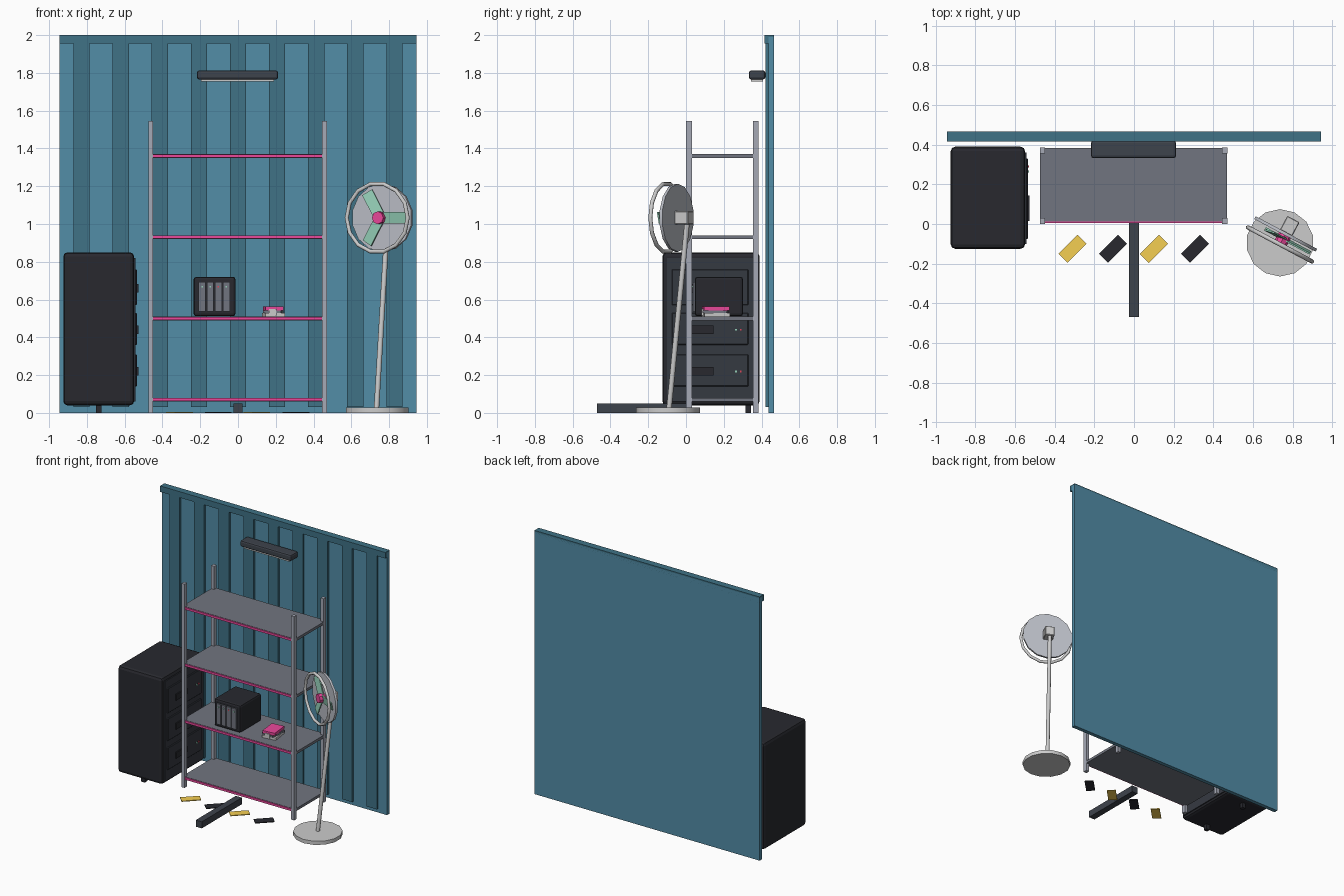
import bpy
from math import radians, pi
from mathutils import Matrix, Vector

if "Cube" in bpy.data.objects:
    bpy.data.objects.remove(bpy.data.objects["Cube"])

MATS = {}
PALETTE = {
    "teal": (0.084, 0.266, 0.386), "teal_dark": (0.050, 0.168, 0.238), "black": (0.021, 0.022, 0.028),
    "charcoal": (0.048, 0.056, 0.072), "shelf_grey": (0.165, 0.178, 0.215), "steel": (0.38, 0.40, 0.47),
    "light": (0.68, 0.68, 0.67), "pink": (0.83, 0.065, 0.33), "mint": (0.30, 0.63, 0.48),
    "yellow": (0.91, 0.62, 0.085), "glow": (0.85, 0.87, 0.85), "slate": (0.036, 0.041, 0.053),
    "red": (0.75, 0.06, 0.10), "plate": (0.50, 0.52, 0.57),
}


def paint(ob, name, colour):
    if colour not in MATS:
        MATS[colour] = bpy.data.materials.new(colour)
        MATS[colour].diffuse_color = (*PALETTE[colour], 1)
    ob.name = name
    ob.data.materials.append(MATS[colour])
    return ob


def box(name, colour, x, y, z, bevel=0, rot=0, segments=2):
    """Box from (min, max) ranges, turned about its own centre."""
    lo, hi = Vector((x[0], y[0], z[0])), Vector((x[1], y[1], z[1]))
    bpy.ops.mesh.primitive_cube_add(size=1)
    ob = bpy.context.object
    ob.data.transform(Matrix.Diagonal((*(hi - lo), 1)))
    ob.location = (lo + hi) / 2
    ob.rotation_euler.z = rot
    if bevel:
        m = ob.modifiers.new("bevel", "BEVEL")
        m.width, m.segments = bevel, segments
    return paint(ob, name, colour)


def rod(name, colour, a, b, radius, sides):
    a, b = Vector(a), Vector(b)
    bpy.ops.mesh.primitive_cylinder_add(vertices=sides, radius=radius, depth=(b - a).length,
                                        location=(a + b) / 2)
    ob = bpy.context.object
    ob.rotation_euler = (b - a).to_track_quat('Z', 'Y').to_euler()
    bpy.ops.object.shade_smooth_by_angle(angle=radians(31))
    return paint(ob, name, colour)


# Back wall with ribs and top cap
box("wall_panel", "teal", (-0.945, 0.945), (0.437, 0.467), (0, 1.99))
box("wall_cap", "teal_dark", (-0.945, 0.945), (0.416, 0.467), (1.955, 2.0))
for i in range(-4, 5):
    cx = i * 0.207
    box("wall_rib", "teal_dark", (cx - 0.043, cx + 0.043), (0.42, 0.44), (0.03, 1.957))

# Wall lamp
box("lamp_housing", "charcoal", (-0.217, 0.212), (0.333, 0.42), (1.765, 1.813), 0.012)
box("lamp_diffuser", "glow", (-0.195, 0.19), (0.345, 0.408), (1.755, 1.768))

# Shelf rack
for px in (-0.462, 0.458):
    for py in (0.016, 0.37):
        box("rack_post", "steel", (px - 0.013, px + 0.013), (py - 0.015, py + 0.015), (0.035, 1.545))
        box("rack_foot", "steel", (px - 0.013, px + 0.013), (py - 0.015, py + 0.015), (0, 0.035))
for sz in (0.07, 0.50, 0.93, 1.36):
    box("shelf", "shelf_grey", (-0.474, 0.47), (0.012, 0.384), (sz - 0.01, sz + 0.01))
    box("shelf_trim", "pink", (-0.465, 0.462), (0.004, 0.012), (sz - 0.008, sz + 0.008))

# Drive box on the shelf
box("drive_box", "black", (-0.235, -0.013), (0.047, 0.302), (0.512, 0.72), 0.014)
for i in range(4):
    bx = -0.208 + i * 0.043
    box("drive_bay", "shelf_grey", (bx, bx + 0.036), (0.037, 0.055), (0.537, 0.692))
    box("drive_light", "red" if i == 2 else "mint", (bx + 0.014, bx + 0.022), (0.033, 0.04), (0.665, 0.673))

# Small stack on the shelf
box("stack_bottom", "light", (0.135, 0.24), (0.09, 0.225), (0.51, 0.528), rot=radians(8))
box("stack_middle", "shelf_grey", (0.14, 0.235), (0.092, 0.222), (0.528, 0.543), rot=radians(-6))
box("stack_top", "pink", (0.138, 0.235), (0.09, 0.225), (0.543, 0.563), rot=radians(6))
box("stack_band", "light", (0.165, 0.205), (0.083, 0.105), (0.515, 0.55))

# Equipment cabinet, its face turned to +x
box("cabinet_body", "black", (-0.925, -0.55), (-0.125, 0.39), (0.04, 0.85), 0.022)
box("cabinet_face", "slate", (-0.56, -0.543), (-0.10, 0.36), (0.06, 0.82))
for z0, z1 in ((0.14, 0.31), (0.36, 0.53), (0.57, 0.76)):
    zc = (z0 + z1) / 2 - 0.005
    box("cabinet_drawer", "slate", (-0.55, -0.535), (-0.075, 0.33), (z0, z1), 0.004, segments=1)
    box("drawer_handle", "black", (-0.54, -0.527), (0.015, 0.145), (zc - 0.023, zc + 0.023))
    for ly, col in ((0.265, "mint"), (0.29, "red")):
        box("drawer_light", col, (-0.54, -0.53), (ly - 0.005, ly + 0.005), (zc - 0.005, zc + 0.005))
for fy in (-0.07, 0.33):
    box("cabinet_foot", "black", (-0.753, -0.723), (fy - 0.015, fy + 0.015), (0, 0.05))

# Floor rail and floor markings
box("floor_rail", "charcoal", (-0.025, 0.025), (-0.47, 0.01), (0, 0.05))
for i, cx in enumerate((-0.31, -0.105, 0.1, 0.307)):
    box("floor_mark", ("yellow", "black")[i % 2], (cx - 0.068, cx + 0.068), (-0.157, -0.093),
        (0, 0.006), rot=pi / 4)

# Fan base and pole
rod("fan_base", "light", (0.737, -0.095, 0), (0.737, -0.095, 0.028), 0.17, 14)
rod("fan_pole", "light", (0.733, -0.09, 0.02), (0.79, 0.005, 1.0), 0.014, 12)

# Fan head, built around its own axis then turned towards the room
head = Matrix.Translation((0.765, -0.05, 1.033)) @ Matrix.Rotation(radians(-28), 4, 'Z')


def mount(ob):
    bpy.context.view_layer.update()
    ob.matrix_world = head @ ob.matrix_world


mount(rod("fan_back_plate", "plate", (0, -0.008, 0), (0, 0.008, 0), 0.18, 14))
mount(rod("fan_hub", "pink", (0, -0.055, 0), (0, 0.0, 0), 0.034, 8))
mount(box("fan_motor", "light", (-0.035, 0.035), (0.005, 0.085), (-0.035, 0.035), 0.004, segments=1))
bpy.ops.mesh.primitive_torus_add(major_segments=14, minor_segments=8, major_radius=0.183,
                                 minor_radius=0.011, location=(0, -0.06, 0), rotation=(pi / 2, 0, 0))
bpy.ops.object.shade_smooth_by_angle(angle=radians(50))
mount(paint(bpy.context.object, "fan_ring", "light"))
for k in range(3):
    blade = box("fan_blade", "mint", (0.02, 0.155), (-0.004, 0.004), (-0.031, 0.031))
    blade.data.transform(Matrix.Translation((0.0875, 0, 0)) @ Matrix.Rotation(radians(10), 4, 'X'))
    blade.location = (0, -0.026, 0)
    blade.rotation_euler.y = k * 2 * pi / 3
    mount(blade)

for m in bpy.data.materials:
    if m.users and not m.is_grease_pencil:
        m.use_nodes = True
        m.node_tree.nodes["Principled BSDF"].inputs["Base Color"].default_value = m.diffuse_color
